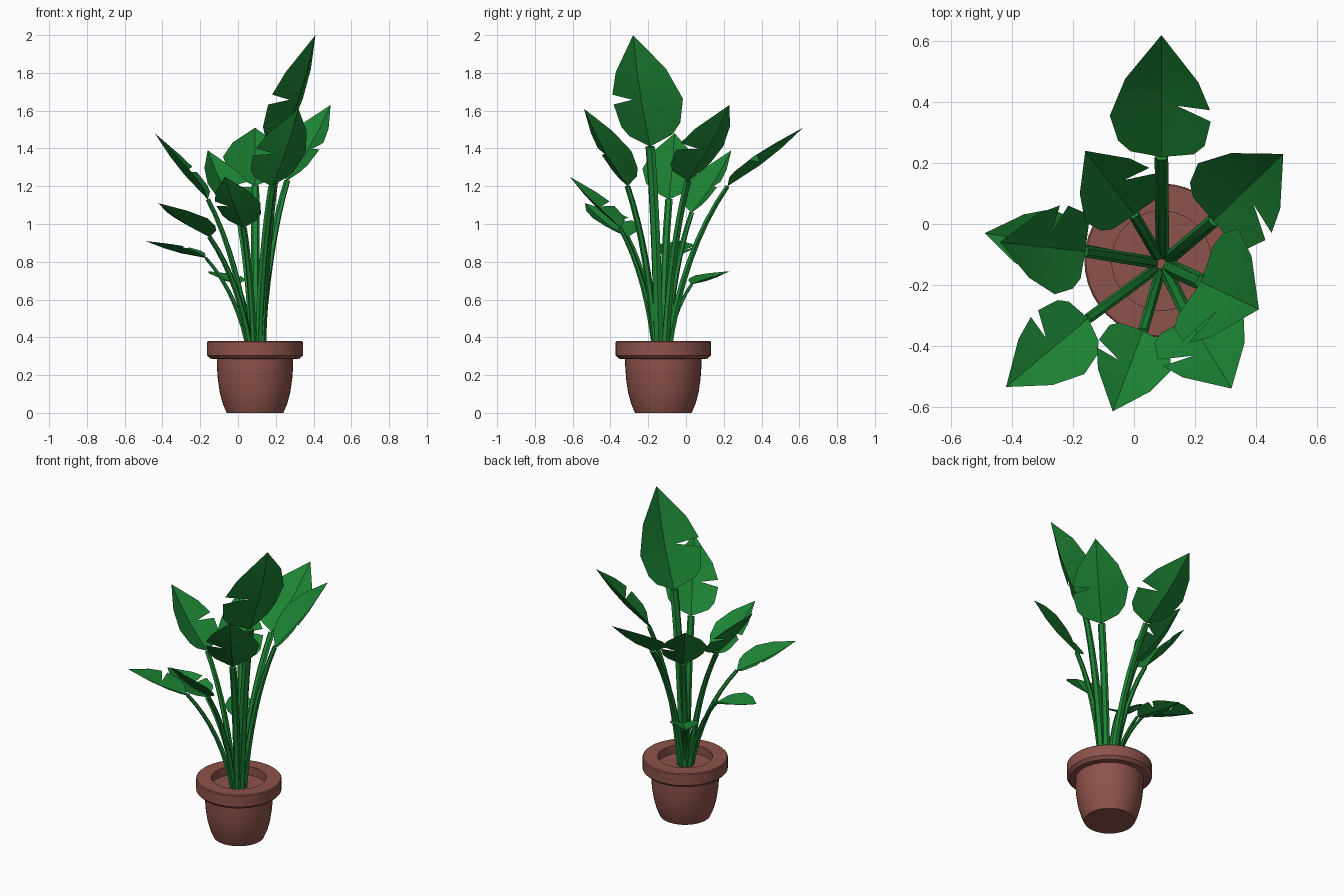
import bpy, math
from mathutils import Vector

if "Cube" in bpy.data.objects:
    bpy.data.objects.remove(bpy.data.objects["Cube"])

CX, CY = 0.09, -0.12


def material(name, color):
    m = bpy.data.materials.new(name)
    m.diffuse_color = (*color, 1)
    m.use_nodes = True
    m.node_tree.nodes["Principled BSDF"].inputs["Base Color"].default_value = m.diffuse_color
    return m


GREEN = material("leaf_green", (0.012, 0.23, 0.035))
CLAY = material("clay", (0.27, 0.085, 0.07))


def make(name, verts, faces, mat, angle=None):
    me = bpy.data.meshes.new(name)
    me.from_pydata([tuple(v) for v in verts], [], faces)
    me.materials.append(mat)
    ob = bpy.data.objects.new(name, me)
    bpy.context.collection.objects.link(ob)
    if angle:
        bpy.ops.object.select_all(action='DESELECT')
        bpy.context.view_layer.objects.active = ob
        ob.select_set(True)
        bpy.ops.object.shade_smooth_by_angle(angle=math.radians(angle))
    return ob


def lathe(name, profile, n, mat):
    """Spin a radius/height profile, closing both ends with a disc."""
    verts = [(CX + r * math.cos(2 * math.pi * i / n), CY + r * math.sin(2 * math.pi * i / n), z)
             for r, z in profile for i in range(n)]
    faces = [(k * n + i, k * n + (i + 1) % n, (k + 1) * n + (i + 1) % n, (k + 1) * n + i)
             for k in range(len(profile) - 1) for i in range(n)]
    faces.append(tuple(reversed(range(n))))
    last = (len(profile) - 1) * n
    faces.append(tuple(range(last, last + n)))
    return make(name, verts, faces, mat, 35)


# Pot with thick rim and sunken soil disc
lathe("pot", [(0.15, 0), (0.171, 0.05), (0.187, 0.11), (0.197, 0.18), (0.202, 0.25), (0.202, 0.285),
              (0.235, 0.287), (0.253, 0.305), (0.253, 0.375), (0.248, 0.38),
              (0.163, 0.38), (0.163, 0.325)], 40, CLAY)

# Leaf outline (fraction along the midrib, half width / length)
MID = [(0, 0), (1, 0), (0.40, 0), (0.68, 0)]
LEFT = [(0.09, 0.2), (0.19, 0.28), (0.40, 0.335), (0.68, 0.235)]
RIGHT = [(0.07, 0.21), (0.15, 0.28), (0.35, 0.32), (0.42, 0.10), (0.44, 0.315), (0.65, 0.24)]
FACES = [(0, 2, 6, 5, 4), (2, 3, 7, 6), (3, 1, 7),
         (0, 8, 9, 10, 11, 2), (2, 11, 12, 13, 3), (3, 13, 1)]
FOLD, SAG = 0.34, 0.035


def leaf(name, base, tip):
    """Folded blade with a gently sagging midrib and a split on its right half."""
    axis = tip - base
    size = axis.length
    side = Vector((-axis.y, axis.x, 0)).normalized()
    up = axis.normalized().cross(side)
    verts = []
    for sign, half in ((0, MID), (1, LEFT), (-1, RIGHT)):
        for t, w in half:
            lift = FOLD * w - SAG * 4 * t * (1 - t)
            verts.append(base + axis * t + (side * sign * w + up * lift) * size)
    make(name, verts, FACES, GREEN, 15)


def stem(name, end, scale, rings=9, n=6):
    """Flattened stalk that rises steeply and bends out to the blade."""
    out = Vector((end.x - CX, end.y - CY, 0)).normalized()
    p0 = Vector((CX + 0.003, CY - 0.01, 0.3)) + out * 0.03
    p2 = end
    p1 = Vector((p0.x + (p2.x - p0.x) * 0.25, p0.y + (p2.y - p0.y) * 0.25,
                 p0.z + (p2.z - p0.z) * 0.62))
    side = Vector((-out.y, out.x, 0))
    verts = []
    for k in range(rings):
        t = k / (rings - 1)
        p = p0 * (1 - t) ** 2 + p1 * 2 * t * (1 - t) + p2 * t * t
        tangent = ((p1 - p0) * (1 - t) + (p2 - p1) * t).normalized()
        nrm = tangent.cross(side)
        for i in range(n):
            a = 2 * math.pi * i / n
            verts.append(p + (side * math.cos(a) * 0.044
                              + nrm * math.sin(a) * (0.044 - 0.018 * t)) * scale)
    faces = [(k * n + i, k * n + (i + 1) % n, (k + 1) * n + (i + 1) % n, (k + 1) * n + i)
             for k in range(rings - 1) for i in range(n)]
    faces.append(tuple(range((rings - 1) * n, rings * n)))
    make(name, verts, faces, GREEN, 30)


# Leaves: blade base and blade tip
LEAVES = [
    ((0.09, 0.22, 1.20), (0.09, 0.62, 1.51)),
    ((0.26, 0.01, 1.23), (0.49, 0.23, 1.63)),
    ((0.00, 0.03, 1.06), (-0.16, 0.24, 1.39)),
    ((-0.16, -0.09, 1.13), (-0.44, -0.06, 1.48)),
    ((-0.17, -0.08, 0.82), (-0.49, -0.03, 0.91)),
    ((-0.15, -0.31, 0.93), (-0.42, -0.535, 1.11)),
    ((0.03, -0.35, 0.98), (-0.07, -0.615, 1.25)),
    ((0.18, -0.31, 1.20), (0.32, -0.54, 1.61)),
    ((0.22, -0.19, 1.41), (0.41, -0.28, 2.00)),
    ((0.00, 0.03, 0.68), (-0.16, 0.23, 0.75)),
]
for i, (b, t) in enumerate(LEAVES, 1):
    b, t = Vector(b), Vector(t)
    leaf(f"leaf_{i}", b, t)
    stem(f"stem_{i}", b, (t - b).length)
